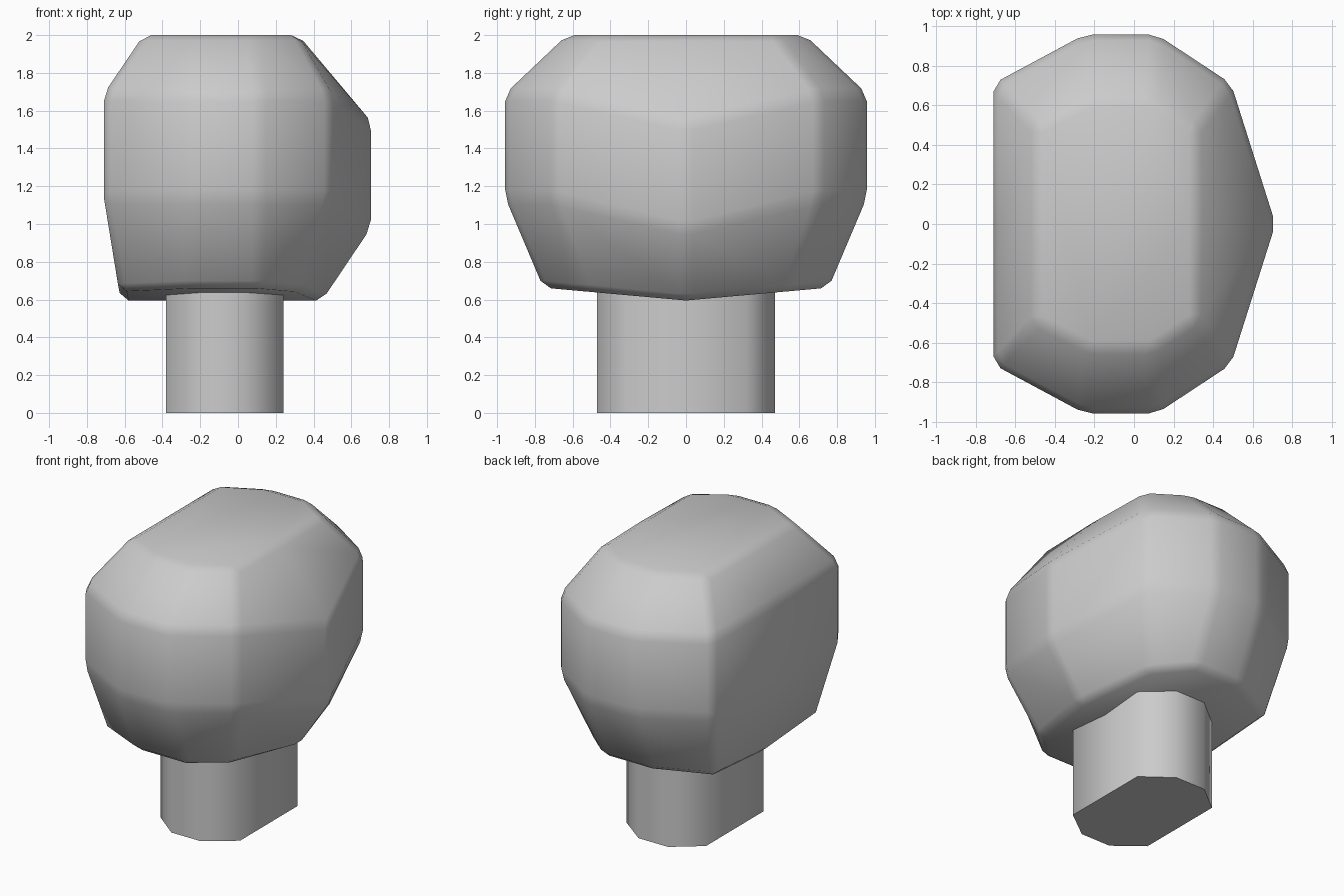
import bpy

if "Cube" in bpy.data.objects:
    bpy.data.objects.remove(bpy.data.objects["Cube"])


def mirrored(half):
    """Half outline (back centre -> front centre, y >= 0) to a closed loop."""
    return half + [(x, -y, z) for x, y, z in reversed(half[1:-1])]


def make(name, verts, faces):
    mesh = bpy.data.meshes.new(name)
    mesh.from_pydata(verts, [], faces)
    obj = bpy.data.objects.new(name, mesh)
    bpy.context.collection.objects.link(obj)
    return obj


def bands(levels, n):
    return [(r * n + i, r * n + (i + 1) % n, (r + 1) * n + (i + 1) % n, (r + 1) * n + i)
            for r in range(levels - 1) for i in range(n)]


def select_only(obj):
    bpy.ops.object.select_all(action='DESELECT')
    obj.select_set(True)
    bpy.context.view_layer.objects.active = obj


# Head: four stacked rings, flat back, pointed front ridge, shallow V underside
def jaw(x, y):
    return (x, y, 0.595 + 0.09 * y)


def cheek(z, front_z):
    return [(-.71, 0, z), (-.71, .71, z), (-.25, .957, z), (.115, .957, z),
            (.49, .71, z), (.715, 0, front_z)]


rings = [
    [jaw(-.62, 0), jaw(-.63, .565), jaw(-.25, .755), jaw(.11, .755), jaw(.335, .54), jaw(.455, 0)],
    cheek(1.14, .97),
    cheek(1.69, 1.53),
    [(-.5, 0, 2), (-.5, .49, 2), (-.22, .63, 2), (.09, .63, 2), (.32, .48, 2), (.32, 0, 2)],
]
n = 10
head_verts = [v for half in rings for v in mirrored(half)]
head_faces = bands(4, n)
head_faces += [tuple(range(6)), (5, 6, 7, 8, 9, 0)]          # underside halves
head_faces += [tuple(range(3 * n, 4 * n))]                   # crown
head = make("head", head_verts, head_faces)

# Neck: straight octagonal column
half_neck = [(-.38, .32), (-.19, .47), (.04, .47), (.24, .32)]
outline = half_neck + [(x, -y) for x, y in reversed(half_neck)]
neck_verts = [(x, y, z) for z in (0, .75) for x, y in outline]
neck = make("neck", neck_verts, bands(2, 8) + [tuple(range(8)), tuple(range(8, 16))])

# Consistent normals, soft bevel on the head, smooth shading
for obj, angle in ((head, 1.2), (neck, 1.0)):
    select_only(obj)
    bpy.ops.object.mode_set(mode='EDIT')
    bpy.ops.mesh.select_all(action='SELECT')
    bpy.ops.mesh.normals_make_consistent(inside=False)
    bpy.ops.object.mode_set(mode='OBJECT')
    if obj is head:
        bevel = obj.modifiers.new("soft_edges", 'BEVEL')
        bevel.width = .04
        bevel.segments = 1
        bevel.limit_method = 'ANGLE'
        bevel.angle_limit = .2
        bpy.ops.object.modifier_apply(modifier=bevel.name)
    bpy.ops.object.shade_smooth_by_angle(angle=angle)
